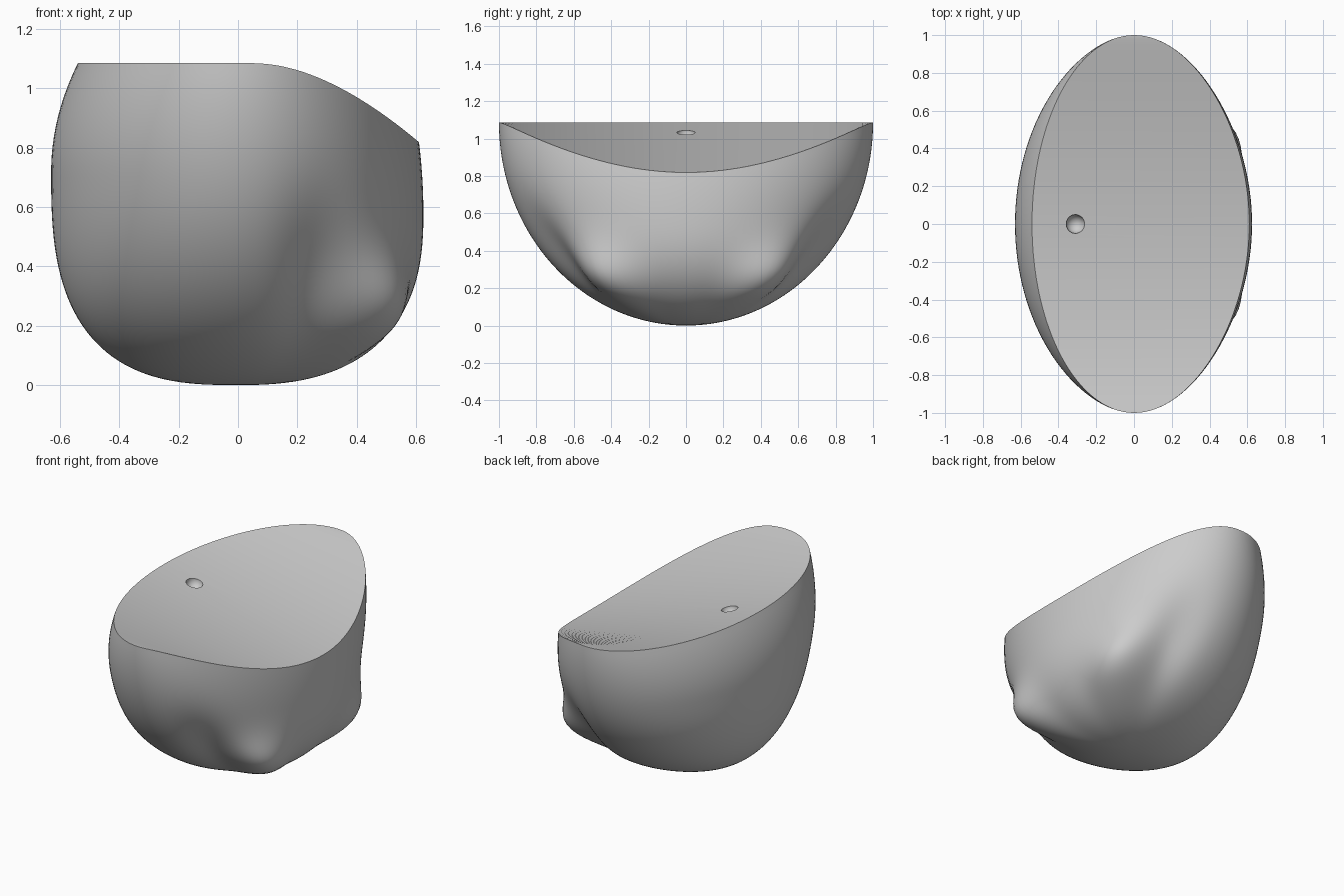
import bpy, bmesh
from math import sin, cos, pi, exp, radians

if "Cube" in bpy.data.objects:
    bpy.data.objects.remove(bpy.data.objects["Cube"])

SEGMENTS, RINGS = 128, 48
HEIGHT = 1.085


def bell(value, centre, width):
    return exp(-((value - centre) / width) ** 2)


def bulge(z, reach, widest, power, top_z, top_reach):
    """Horizontal reach of a wall that swells to its widest height, then tucks in."""
    if z < widest:
        return reach * max(0, 1 - (1 - z / widest) ** power) ** (1 / power)
    return reach - (reach - top_reach) * ((z - widest) / (top_z - widest)) ** 2


def wall_point(angle, step):
    # The front edge of the rim sweeps down towards +x
    dip = max(0, 0.61 * cos(angle) - 0.05)
    z = (HEIGHT - 0.85 * dip ** 2) * (1 - cos(step * pi / 2))
    half_y = max(0, 1 - (1 - z / HEIGHT) ** 2) ** 0.5
    swell = 1
    if cos(angle) > 0:
        reach = bulge(z, 0.625, 0.58, 2.5, 0.82, 0.61)
        # Broad rounded corners low on the +x side, with shallow hollows beside them
        side = abs(angle if angle < pi else angle - 2 * pi)
        corner = bell(z, 0.2, 0.15 if z < 0.2 else 0.2) * bell(side, radians(37), 0.26)
        hollow = bell(z, 0.35, 0.25) * bell(side, radians(64), 0.22)
        swell += 0.2 * corner - 0.07 * hollow
    else:
        reach = bulge(z, 0.63, 0.72, 2.8, HEIGHT, 0.54)
    return reach * cos(angle) * swell, half_y * sin(angle) * swell, z


# Rounded body wall
bm = bmesh.new()
pole = bm.verts.new((0, 0, 0))
rings = [[bm.verts.new(wall_point(2 * pi * i / SEGMENTS, r / RINGS))
          for i in range(SEGMENTS)] for r in range(1, RINGS + 1)]
for i in range(SEGMENTS):
    j = (i + 1) % SEGMENTS
    bm.faces.new((pole, rings[0][j], rings[0][i]))
    for low, high in zip(rings, rings[1:]):
        bm.faces.new((low[i], low[j], high[j], high[i]))

# Top surface, ruled straight across from the front rim to the back rim
rim = rings[-1]
half, quarter = SEGMENTS // 2, SEGMENTS // 4
for i in range(-quarter, quarter):
    corners = [rim[k % SEGMENTS] for k in (i, i + 1, half - i - 1, half - i)]
    bm.faces.new(list(dict.fromkeys(corners)))
bmesh.ops.recalc_face_normals(bm, faces=bm.faces)
mesh = bpy.data.meshes.new("body")
bm.to_mesh(mesh)
bm.free()
body = bpy.data.objects.new("body", mesh)
bpy.context.collection.objects.link(body)

# Small round dimple in the top
bpy.ops.mesh.primitive_uv_sphere_add(segments=32, ring_count=16, radius=0.05,
                                     location=(-0.31, 0, 1.032))
cutter = bpy.context.object
cutter.name = "dimple_cutter"
cutter.hide_render = True
cut = body.modifiers.new("dimple", 'BOOLEAN')
cut.operation = 'DIFFERENCE'
cut.solver = 'EXACT'
cut.object = cutter

bpy.ops.object.select_all(action='DESELECT')
body.select_set(True)
bpy.context.view_layer.objects.active = body
bpy.ops.object.modifier_apply(modifier=cut.name)
bpy.data.objects.remove(cutter)
bpy.ops.object.shade_smooth_by_angle(angle=radians(35))
